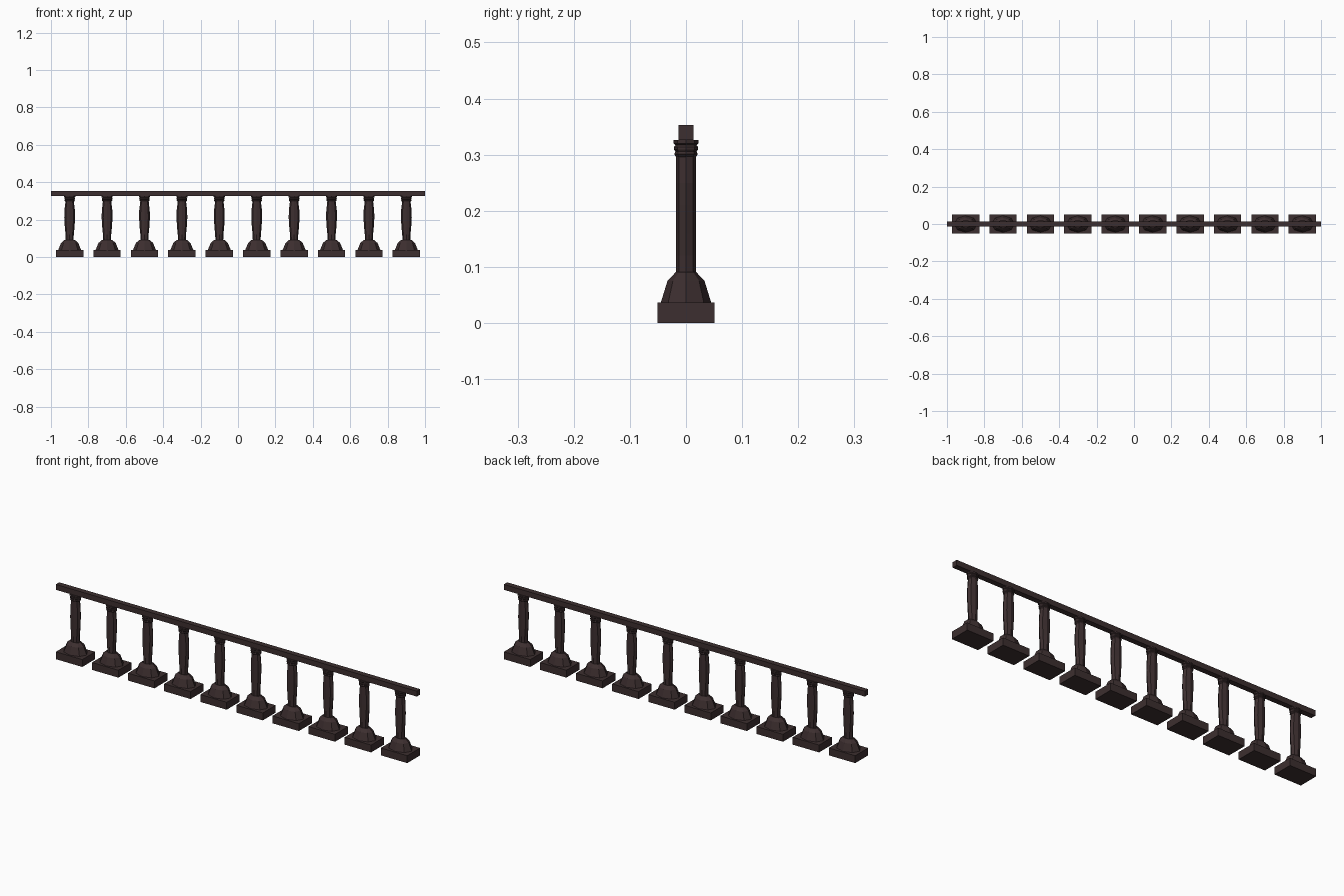
import bpy, bmesh, math

if "Cube" in bpy.data.objects:
    bpy.data.objects.remove(bpy.data.objects["Cube"])

wood = bpy.data.materials.new("dark brown")
wood.diffuse_color = (0.046, 0.028, 0.029, 1)
wood.use_nodes = True
wood.node_tree.nodes["Principled BSDF"].inputs["Base Color"].default_value = wood.diffuse_color


def finish(bm, name):
    bmesh.ops.recalc_face_normals(bm, faces=bm.faces)
    me = bpy.data.meshes.new(name)
    bm.to_mesh(me)
    bm.free()
    me.materials.append(wood)
    ob = bpy.data.objects.new(name, me)
    bpy.context.collection.objects.link(ob)
    return ob


def box(name, x, hx, hy, z0, z1):
    bm = bmesh.new()
    bmesh.ops.create_cube(bm, size=1)
    for v in bm.verts:
        v.co = (x + v.co.x * 2 * hx, v.co.y * 2 * hy, z0 + (v.co.z + 0.5) * (z1 - z0))
    return finish(bm, name)


def turned(name, x, profile, sides=8):
    # stack of oval rings: (z, half width in x, half width in y)
    bm = bmesh.new()
    rings = []
    for z, rx, ry in profile:
        angles = [2 * math.pi * i / sides for i in range(sides)]
        rings.append([bm.verts.new((x + rx * math.cos(a), ry * math.sin(a), z)) for a in angles])
    for a, b in zip(rings, rings[1:]):
        for i in range(sides):
            j = (i + 1) % sides
            bm.faces.new((a[i], a[j], b[j], b[i]))
    bm.faces.new(rings[0])
    bm.faces.new(rings[-1])
    return finish(bm, name)


foot = [(0.036, 0.062, 0.045), (0.075, 0.046, 0.033), (0.091, 0.028, 0.018)]
shaft = [(0.088, 0.021, 0.018), (0.12, 0.022, 0.018), (0.16, 0.026, 0.018),
         (0.21, 0.029, 0.018), (0.25, 0.028, 0.018), (0.30, 0.022, 0.018)]
capital = [(0.296, 0.022, 0.018), (0.301, 0.028, 0.021), (0.306, 0.026, 0.019),
           (0.309, 0.028, 0.0215), (0.314, 0.028, 0.0215), (0.317, 0.025, 0.019),
           (0.320, 0.030, 0.022), (0.3265, 0.030, 0.022)]

# ten balusters on rectangular plinths
for i in range(10):
    x = -0.9 + 0.2 * i
    box(f"plinth_{i}", x, 0.073, 0.051, 0, 0.037)
    turned(f"foot_{i}", x, foot)
    turned(f"shaft_{i}", x, shaft)
    turned(f"capital_{i}", x, capital)

# handrail
box("handrail", 0, 1.0, 0.0135, 0.326, 0.353)
